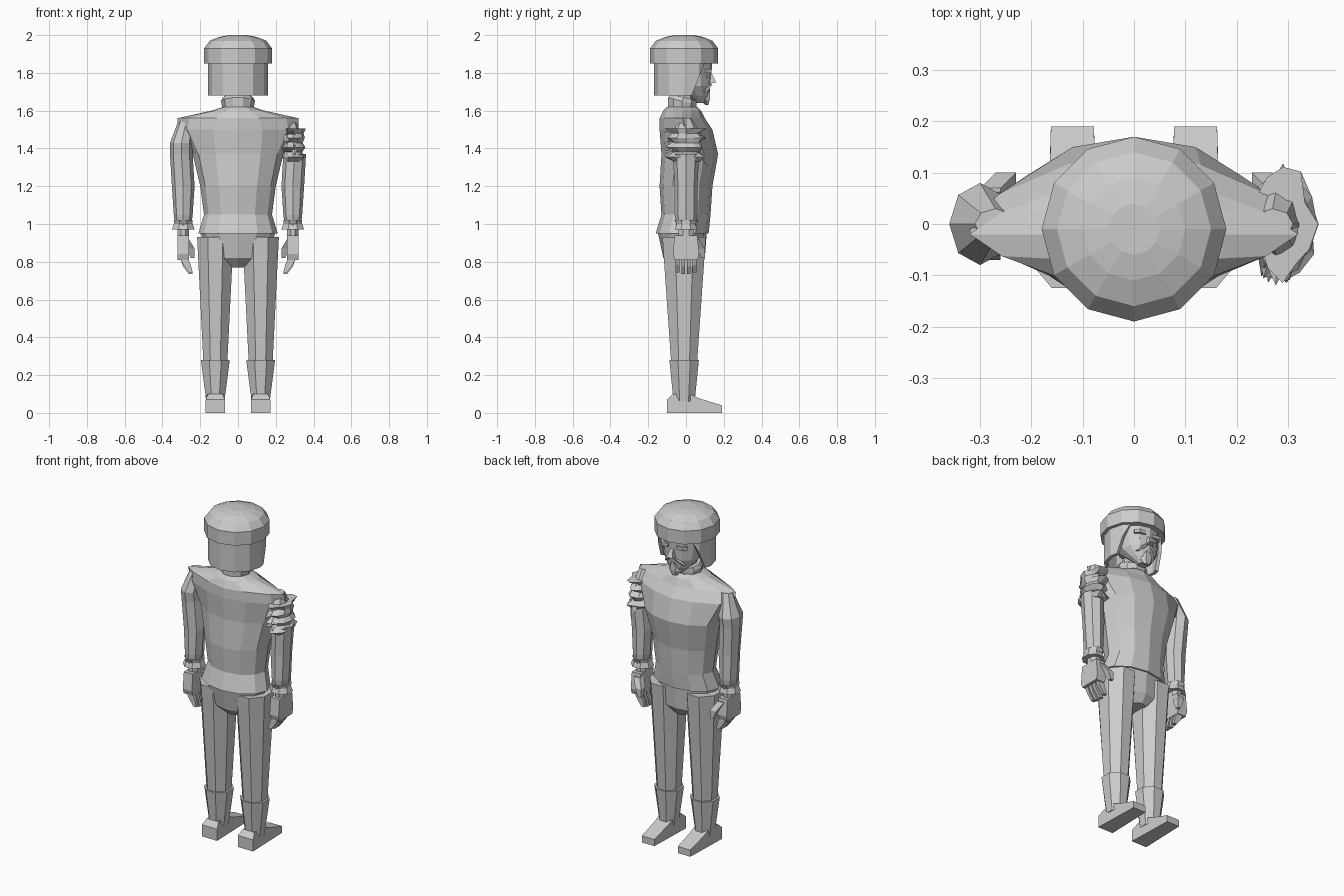
import bpy, bmesh, math, random
from mathutils import Vector

random.seed(4)
cube = bpy.data.objects.get("Cube")
if cube:
    bpy.data.objects.remove(cube, do_unlink=True)

grey = bpy.data.materials.new("plain_grey")
grey.use_nodes = True
grey.diffuse_color = (.6, .6, .6, 1)
grey.node_tree.nodes["Principled BSDF"].inputs["Base Color"].default_value = grey.diffuse_color


def finish(name, bm):
    bmesh.ops.recalc_face_normals(bm, faces=bm.faces)
    mesh = bpy.data.meshes.new(name)
    bm.to_mesh(mesh)
    bm.free()
    mesh.materials.append(grey)
    part = bpy.data.objects.new(name, mesh)
    bpy.context.collection.objects.link(part)
    return part


def ring(z, wide, deep, x=0, y=0, pinch=1):
    """One cross-section: half width, half depth, centre and how diamond-like it is."""
    return z, wide, deep, x, y, pinch


def skin(bm, loops, caps=True):
    for lower, upper in zip(loops, loops[1:]):
        for i in range(len(lower)):
            bm.faces.new((lower[i - 1], lower[i], upper[i], upper[i - 1]))
    if caps:
        bm.faces.new(loops[0])
        bm.faces.new(loops[-1])


def loft(name, rings, sides=12, square=False, mirror=1, tilt=0, ragged=0, caps=True):
    """Skin a stack of cross-sections; square turns flat sides to the axes."""
    bm = bmesh.new()
    loops = []
    for z, wide, deep, cx, cy, pinch in rings:
        loop = []
        for i in range(sides):
            angle = math.tau * (i + square / 2) / sides
            c, s = math.cos(angle), math.sin(angle)
            grow = 1 + random.uniform(-ragged, ragged)
            if square:
                grow /= math.cos(math.pi / sides)
            x = math.copysign(abs(c) ** pinch, c) * wide * grow
            y = math.copysign(abs(s) ** pinch, s) * deep * grow
            loop.append(bm.verts.new((mirror * (cx + x), cy + y, z + tilt * y)))
        loops.append(loop)
    skin(bm, loops, caps)
    return finish(name, bm)


def prism(name, profile, centre, half_width, width_rule):
    """Extrude a (y, z) outline along x; the rule scales the width at each point."""
    bm = bmesh.new()
    skin(bm, [[bm.verts.new((centre + way * half_width * width_rule(y, z), y, z))
               for y, z in profile] for way in (-1, 1)])
    return finish(name, bm)


def shoe_width(y, z):
    width = .7 if y > .15 else .85 if y < -.05 else 1
    return width * .75 if z > .07 else width


def nose_width(y, z):
    return .5 if z > .78 + 1 else 1


# Sweater with diamond-shaped shoulders, and hips
loft("sweater", [
    ring(z=.95, wide=.21, deep=.14, y=-.02),
    ring(z=1.05, wide=.18, deep=.13),
    ring(z=1.2, wide=.2, deep=.14),
    ring(z=1.37, wide=.24, deep=.15, y=.02),
    ring(z=1.5, wide=.32, deep=.14, pinch=1.3),
    ring(z=1.56, wide=.32, deep=.12, y=-.02, pinch=1.5),
    ring(z=1.6, wide=.14, deep=.1, y=-.02),
    ring(z=1.62, wide=.08, deep=.08, y=-.02)])
loft("hips", [
    ring(z=.77, wide=.05, deep=.07),
    ring(z=.82, wide=.15, deep=.11, y=-.01),
    ring(z=.96, wide=.2, deep=.13, y=-.02)])

shoe_profile = [(-.1, 0), (.19, 0), (.19, .04), (.06, .08), (.02, .1), (-.07, .1), (-.1, .07)]

for side, label in ((1, "left"), (-1, "right")):
    # Trousers, boot tops and shoes
    levels = [.26, .4, .6, .78, .93]
    loft(label + "_trouser_leg", [
        ring(z=z, wide=.05 + z * .05, deep=.05 + z * .07, x=.12, y=-.01) for z in levels],
        sides=8, square=True, mirror=side)
    loft(label + "_boot_top", [
        ring(z=z, wide=.04 + z * .13, deep=.05 + z * .1, x=.12, y=-.01) for z in (.06, .28)],
        sides=8, square=True, mirror=side)
    prism(label + "_shoe", shoe_profile, side * .12, .06, shoe_width)

    # Sleeves; the left one stops short at a tear
    sleeve = [
        ring(z=.97, wide=.04, deep=.05, x=.29),
        ring(z=1.05, wide=.05, deep=.06, x=.29),
        ring(z=1.2, wide=.06, deep=.06, x=.29),
        ring(z=1.37, wide=.06, deep=.07, x=.3)]
    if label == "right":
        sleeve += [
            ring(z=1.43, wide=.06, deep=.08, x=.3),
            ring(z=1.56, wide=.04, deep=.03, x=.27)]
    loft(label + "_sleeve", sleeve, sides=8, mirror=side)
    loft(label + "_cuff", [
        ring(z=.97, wide=.06, deep=.06, x=.29),
        ring(z=1, wide=.05, deep=.05, x=.29),
        ring(z=1.02, wide=.05, deep=.06, x=.29)], sides=8, square=True, mirror=side)

    # Wrist, palm, curled fingers and thumb
    loft(label + "_wrist", [
        ring(z=z, wide=.03, deep=.04, x=.29) for z in (.92, 1)],
        sides=8, square=True, mirror=side)
    loft(label + "_palm", [
        ring(z=.81, wide=.03, deep=.06, x=.29),
        ring(z=.84, wide=.03, deep=.07, x=.29),
        ring(z=.94, wide=.03, deep=.06, x=.29)], sides=4, square=True, mirror=side)
    for i, finger in enumerate(("little", "ring", "middle", "index")):
        y = (i - 1.5) * .03
        tip = .73 + abs(y) * .3
        loft(f"{label}_{finger}_finger", [
            ring(z=tip, wide=.01, deep=.01, x=.25, y=y),
            ring(z=tip + .04, wide=.02, deep=.01, x=.27, y=y),
            ring(z=.83, wide=.02, deep=.01, x=.29, y=y)],
            sides=4, square=True, mirror=side)
    loft(label + "_thumb", [
        ring(z=.82, wide=.01, deep=.01, x=.24, y=.09),
        ring(z=.87, wide=.02, deep=.02, x=.25, y=.08),
        ring(z=.92, wide=.02, deep=.02, x=.28, y=.05)],
        sides=4, square=True, mirror=side)

# Ragged cloth folds and shreds on the torn sleeve
loft("torn_sleeve", [
    ring(z=1.33 + i * .025, wide=.05 + .01 * (i % 2), deep=.07 + .03 * (i % 2), x=.29)
    for i in range(8)], ragged=.2)
loft("torn_sleeve_top", [
    ring(z=1.47, wide=.05, deep=.08, x=.28),
    ring(z=1.56, wide=.04, deep=.03, x=.27)], sides=8)
bm = bmesh.new()
for i in range(16):
    angle = random.uniform(-2.4, 1.4)
    out = Vector((math.cos(angle) * .05, math.sin(angle) * .1, 0))
    root = Vector((.28, 0, random.uniform(1.37, 1.48))) + out * .6
    tip = root + out * .6 + Vector((0, 0, random.uniform(-.07, .03)))
    across = Vector((-out.y, out.x, 0)) * .3
    corners = (root + across, root - across, root + Vector((0, 0, .02)), tip)
    bmesh.ops.convex_hull(bm, input=[bm.verts.new(corner) for corner in corners])
finish("torn_shreds", bm)

# Neck and sloping collar
loft("neck", [
    ring(z=1.6, wide=.06, deep=.06, y=-.02),
    ring(z=1.76, wide=.06, deep=.06)], sides=10)
loft("collar", [
    ring(z=1.6, wide=.08, deep=.08, y=-.02),
    ring(z=1.65, wide=.09, deep=.08, y=-.02),
    ring(z=1.67, wide=.08, deep=.07, y=-.01)], sides=10, tilt=-.25)

# Face with nose, beard, lip, moustache, brows and eyes
loft("face", [
    ring(z=1.64, wide=.03, deep=.03, y=.08),
    ring(z=1.68, wide=.07, deep=.06, y=.06),
    ring(z=1.73, wide=.11, deep=.1, y=.03),
    ring(z=1.87, wide=.13, deep=.13, y=.01)])
prism("nose", [(.11, 1.81), (.14, 1.79), (.16, 1.75), (.11, 1.74)], 0, .02, nose_width)
loft("beard", [
    ring(z=1.63, wide=.02, deep=.01, y=.11),
    ring(z=1.66, wide=.04, deep=.03, y=.1),
    ring(z=1.7, wide=.03, deep=.03, y=.1)], sides=6)
loft("lower_lip", [ring(z=z, wide=.02, deep=.02, y=.11) for z in (1.7, 1.71)], sides=6)
for side, label in ((1, "left"), (-1, "right")):
    loft(label + "_moustache", [
        ring(z=1.7, wide=.01, deep=.01, x=.06, y=.1),
        ring(z=1.72, wide=.02, deep=.02, x=.04, y=.11),
        ring(z=1.74, wide=.01, deep=.01, x=.02, y=.13)], sides=6, mirror=side)
    loft(label + "_brow", [
        ring(z=z, wide=.04, deep=.03, x=.05, y=.11) for z in (1.8, 1.82)], sides=6, mirror=side)
    loft(label + "_eye", [
        ring(z=z, wide=.02, deep=.01, x=.05, y=.11) for z in (1.77, 1.79)], sides=6, mirror=side)

# Hair curtain, cut away on a slope around the face
hair = loft("hair", [
    ring(z=z, wide=.16, deep=.16, y=-.01) for z in (1.68, 1.86)], caps=False)
bm = bmesh.new()
bm.from_mesh(hair.data)
bmesh.ops.bisect_plane(bm, geom=bm.verts[:] + bm.edges[:] + bm.faces[:],
                       plane_co=(0, .03, 1.68), plane_no=(0, 1, -.4), clear_outer=True)
bm.to_mesh(hair.data)
bm.free()
thick = hair.modifiers.new("thickness", "SOLIDIFY")
thick.thickness = .02
thick.offset = -1

# Faceted cap
loft("cap", [
    ring(z=1.85, wide=.18, deep=.18, y=-.01),
    ring(z=1.93, wide=.18, deep=.18, y=-.01),
    ring(z=1.97, wide=.15, deep=.15, y=-.01),
    ring(z=1.99, wide=.1, deep=.1, y=-.01),
    ring(z=2, wide=.05, deep=.05, y=-.01)])
